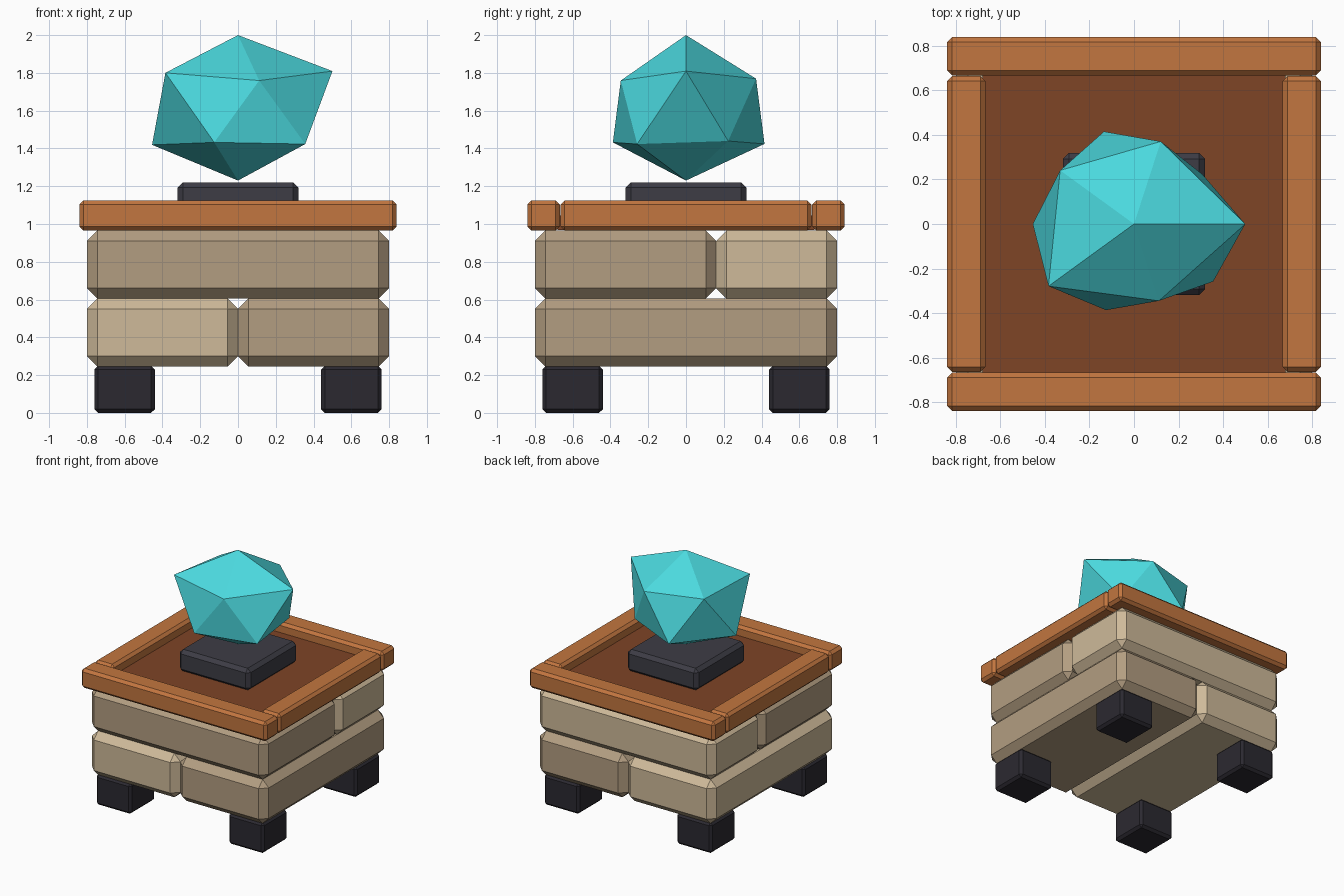
import bpy, bmesh, math

if "Cube" in bpy.data.objects:
    bpy.data.objects.remove(bpy.data.objects["Cube"])


def material(name, rgb):
    m = bpy.data.materials.new(name)
    m.diffuse_color = (*rgb, 1)
    m.use_nodes = True
    m.node_tree.nodes["Principled BSDF"].inputs["Base Color"].default_value = m.diffuse_color
    return m


LIGHT = material("light_stone", (0.62, 0.49, 0.32))
STONE = material("stone", (0.45, 0.34, 0.22))
WOOD = material("wood", (0.54, 0.18, 0.05))
PANEL = material("dark_wood", (0.21, 0.058, 0.019))
IRON = material("iron", (0.024, 0.022, 0.03))
SLATE = material("slate", (0.047, 0.046, 0.06))
CRYSTAL = material("crystal", (0.07, 0.69, 0.73))


def add_object(name, bm, mat):
    mesh = bpy.data.meshes.new(name)
    bm.to_mesh(mesh)
    bm.free()
    mesh.materials.append(mat)
    ob = bpy.data.objects.new(name, mesh)
    bpy.context.collection.objects.link(ob)
    return ob


def block(name, x, y, z, mat, bevel=0.0):
    """Chamfered box from (min, max) ranges."""
    bm = bmesh.new()
    bmesh.ops.create_cube(bm, size=1)
    for v in bm.verts:
        v.co = [(a + b) / 2 + c * (b - a) for (a, b), c in zip((x, y, z), v.co)]
    ob = add_object(name, bm, mat)
    if bevel:
        mod = ob.modifiers.new("chamfer", 'BEVEL')
        mod.width = bevel
        mod.segments = 1
    return ob


# Feet
for sx, side in ((-1, "left"), (1, "right")):
    for sy, end in ((-1, "front"), (1, "back")):
        block(f"{end}_{side}_foot", (sx * 0.6 - 0.16, sx * 0.6 + 0.16),
              (sy * 0.6 - 0.16, sy * 0.6 + 0.16), (0, 0.25), IRON, 0.02)

# Stone courses: lower split across x, upper split across y
full = (-0.8, 0.8)
block("lower_left_stone", (-0.8, 0), full, (0.245, 0.605), LIGHT, 0.055)
block("lower_right_stone", (0, 0.8), full, (0.245, 0.605), STONE, 0.055)
block("upper_front_stone", full, (-0.8, 0.16), (0.605, 0.965), STONE, 0.055)
block("upper_back_stone", full, (0.16, 0.8), (0.605, 0.965), LIGHT, 0.055)

# Wooden rim and recessed panel
rim_z = (0.965, 1.125)
for s, end, side in ((-1, "front", "left"), (1, "back", "right")):
    span = sorted((s * 0.668, s * 0.84))
    block(f"{end}_rim", (-0.84, 0.84), span, rim_z, WOOD, 0.022)
    block(f"{side}_rim", span, (-0.664, 0.664), rim_z, WOOD, 0.022)
block("top_panel", (-0.68, 0.68), (-0.68, 0.68), (0.968, 1.045), PANEL)

# Pedestal
block("pedestal", (-0.32, 0.32), (-0.32, 0.32), (1.04, 1.22), SLATE, 0.028)

# Crystal: uneven icosahedron, two staggered rings and two tips
bm = bmesh.new()
top, bottom = bm.verts.new((0, 0, 2)), bm.verts.new((0, 0, 1.23))
upper_r = (0.5, 0.39, 0.41, 0.475, 0.363)
lower_r = (0.38, 0.437, 0.455, 0.407, 0.44)


def ring(radii, start, z0, slope):
    out = []
    for i, r in enumerate(radii):
        a = math.radians(start + 72 * i)
        out.append(bm.verts.new((r * math.cos(a), r * math.sin(a), z0 + slope * r)))
    return out


up = ring(upper_r, 0, 1.627, 0.365)
low = ring(lower_r, 36, 1.542, -0.27)
for i in range(5):
    j = (i + 1) % 5
    bm.faces.new((top, up[i], up[j]))
    bm.faces.new((up[i], low[i], up[j]))
    bm.faces.new((up[j], low[i], low[j]))
    bm.faces.new((bottom, low[j], low[i]))
bmesh.ops.recalc_face_normals(bm, faces=bm.faces)
add_object("crystal", bm, CRYSTAL)
